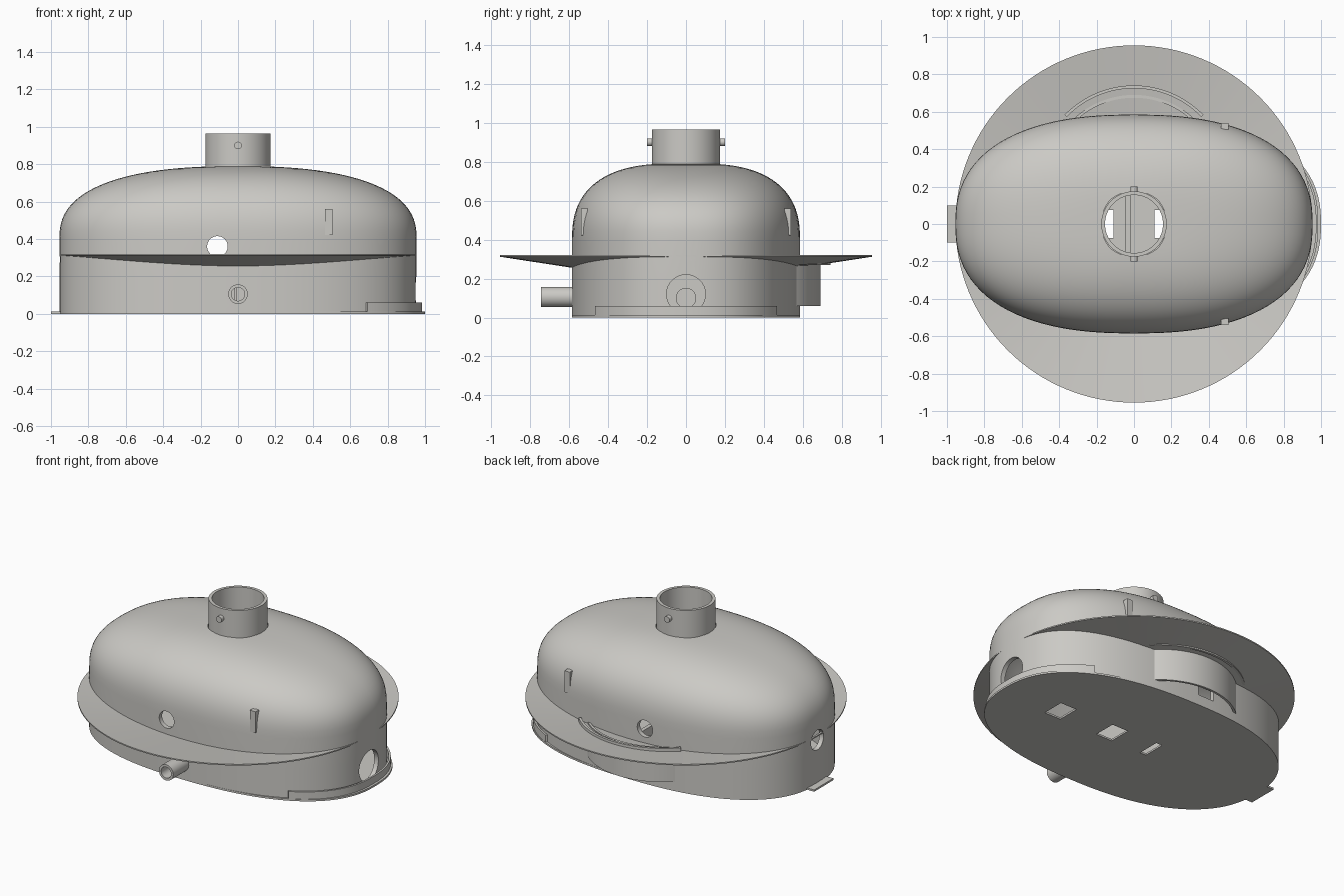
import bpy, bmesh, math
from mathutils import Matrix

if "Cube" in bpy.data.objects:
    bpy.data.objects.remove(bpy.data.objects["Cube"])

N = 2.4          # squareness of the oval footprint
SEG = 96

mat = bpy.data.materials.new("warm_grey")
mat.diffuse_color = (0.6, 0.59, 0.56, 1)
mat.use_nodes = True
mat.node_tree.nodes["Principled BSDF"].inputs["Base Color"].default_value = mat.diffuse_color


def finish(name, bm):
    bmesh.ops.recalc_face_normals(bm, faces=bm.faces[:])
    me = bpy.data.meshes.new(name)
    bm.to_mesh(me)
    bm.free()
    me.materials.append(mat)
    ob = bpy.data.objects.new(name, me)
    bpy.context.collection.objects.link(ob)
    return ob


def oval(a, b, ang, n=N):
    c, s = math.cos(ang), math.sin(ang)
    return (math.copysign(a * abs(c) ** (2 / n), c),
            math.copysign(b * abs(s) ** (2 / n), s))


def sweep(name, section, n=2, span=None, centre=(0, 0), seg=SEG):
    """Sweep a closed section of (a, b, z) around an oval, fully or over an angle span."""
    bm = bmesh.new()
    lo, hi = span or (0, 360)
    count = seg if span is None else seg + 1
    cols = []
    for i in range(count):
        ang = math.radians(lo + (hi - lo) * i / seg)
        col = []
        for a, b, z in section:
            x, y = oval(a, b, ang, n)
            col.append(bm.verts.new((x + centre[0], y + centre[1], z)))
        cols.append(col)
    k = len(section)
    for i in range(seg):
        p, q = cols[i], cols[(i + 1) % count]
        for j in range(k):
            m = (j + 1) % k
            bm.faces.new((p[j], q[j], q[m], p[m]))
    if span:
        bm.faces.new(cols[0])
        bm.faces.new(cols[-1])
    return finish(name, bm)


def wall(a, b, t, z0, z1):
    return [(a, b, z0), (a, b, z1), (a - t, b - t, z1), (a - t, b - t, z0)]


def prism(name, pts, z0, z1):
    bm = bmesh.new()
    low = [bm.verts.new((x, y, z0)) for x, y in pts]
    top = [bm.verts.new((x, y, z1)) for x, y in pts]
    bm.faces.new(low)
    bm.faces.new(top)
    for i in range(len(pts)):
        j = (i + 1) % len(pts)
        bm.faces.new((low[i], low[j], top[j], top[i]))
    return finish(name, bm)


def box(name, x0, x1, y0, y1, z0, z1):
    return prism(name, [(x0, y0), (x1, y0), (x1, y1), (x0, y1)], z0, z1)


def rod(name, r, length, loc, axis):
    bm = bmesh.new()
    rot = Matrix.Rotation(math.pi / 2, 4, 'Y' if axis == 'X' else 'X')
    bmesh.ops.create_cone(bm, cap_ends=True, segments=40, radius1=r, radius2=r,
                          depth=length, matrix=Matrix.Translation(loc) @ rot)
    return finish(name, bm)


def cut(ob, cutters):
    for c in cutters:
        c.hide_render = True
        m = ob.modifiers.new("cut", 'BOOLEAN')
        m.operation = 'DIFFERENCE'
        m.solver = 'EXACT'
        m.object = c
        bpy.context.view_layer.objects.active = ob
        bpy.ops.object.modifier_apply(modifier=m.name)
        bpy.data.objects.remove(c, do_unlink=True)


# hollow domed housing: straight wall, rounded crown closing to the neck
def dome(a, b, rise, z0):
    rings = [(a, b, z0), (a, b, 0.2)]
    for i in range(25):
        t = 1 - (1 - math.cos(math.pi / 2 * i / 24)) if i < 24 else 0
        s = 0.2 + 0.8 * t
        z = 0.4 + rise * max(0, 1 - s ** 2.5) ** 0.4
        rings.append((0.17 + (a - 0.17) * t, 0.17 + (b - 0.17) * t, z))
    return rings

housing = sweep("housing", dome(0.955, 0.585, 0.39, 0.01)
                + dome(0.925, 0.555, 0.36, 0.01)[::-1], N)
cut(housing, [
    rod("side_hole_cutter", 0.055, 2, (-0.11, 0, 0.36), 'Y'),
    rod("large_end_hole_cutter", 0.1, 0.4, (0.95, 0, 0.12), 'X'),
    rod("small_end_hole_cutter", 0.065, 0.4, (-0.95, 0, 0.29), 'X'),
    rod("spout_hole_cutter", 0.036, 0.3, (0, -0.6, 0.105), 'Y'),
    box("back_slot_cutter", -0.13, -0.01, 0.45, 0.7, 0.07, 0.15),
])

# neck with two side pins
neck = sweep("neck", wall(0.175, 0.175, 0.02, 0.755, 0.965), seg=64)
pins = [rod("neck_pin", 0.02, 0.04, (0, s * 0.18, 0.9), 'Y') for s in (-1, 1)]

# shallow dish around the housing
dish = sweep("dish", [(0.955, 0.955, 0.32), (0.955, 0.955, 0.312),
                      (0.55, 0.55, 0.25), (0.55, 0.55, 0.26)], seg=128)
angles = [2 * math.pi * i / SEG for i in range(SEG)]
cut(dish, [prism("dish_cutter", [oval(0.94, 0.57, t) for t in angles], 0.1, 0.6)])

# floor with a lip at the right end, and three openings
outline = [oval(1.0 if math.cos(t) > 0 else 0.955, 0.585, t) for t in angles]
floor = prism("floor", outline, 0, 0.012)
cut(floor, [
    box("floor_cutter", 0.51, 0.63, -0.075, 0.075, -0.1, 0.1),
    box("floor_cutter", 0.11, 0.23, -0.075, 0.075, -0.1, 0.1),
    box("floor_cutter", -0.155, -0.11, -0.075, 0.075, -0.1, 0.1),
])
end_band = sweep("end_band", wall(0.985, 0.59, 0.012, 0.01, 0.06), N, (-49, 49), seg=48)
left_tab = box("left_tab", -1.0, -0.93, -0.1, 0.1, 0, 0.012)

# front spout
spout = rod("spout", 0.052, 0.175, (0, -0.6575, 0.105), 'Y')
cut(spout, [rod("spout_bore", 0.036, 0.4, (0, -0.65, 0.105), 'Y')])

# curved back guard under the dish, and the lip above it
guard = sweep("back_guard", wall(0.47, 0.47, 0.015, 0.06, 0.285), 2, (42, 138), (0, 0.22), 40)
guard_lip = sweep("guard_lip", wall(0.516, 0.516, 0.016, 0.27, 0.305), 2, (44, 136), (0, 0.225), 40)

# small upright stops on both flanks
stops = [box("flank_stop", 0.465, 0.505, *sorted((s * 0.505, s * 0.54)), 0.42, 0.56)
         for s in (-1, 1)]

# inner partition with a round opening
partition = box("partition", -0.045, -0.02, -0.54, 0.54, 0.012, 0.3)
cut(partition, [rod("partition_cutter", 0.05, 0.3, (-0.03, 0, 0.1), 'X')])

# smooth the curved parts, keeping sharp edges
bpy.ops.object.select_all(action='DESELECT')
for ob in (housing, neck, dish, end_band, spout, guard, guard_lip, floor, *pins):
    ob.select_set(True)
bpy.context.view_layer.objects.active = housing
bpy.ops.object.shade_smooth_by_angle(angle=math.radians(35))
